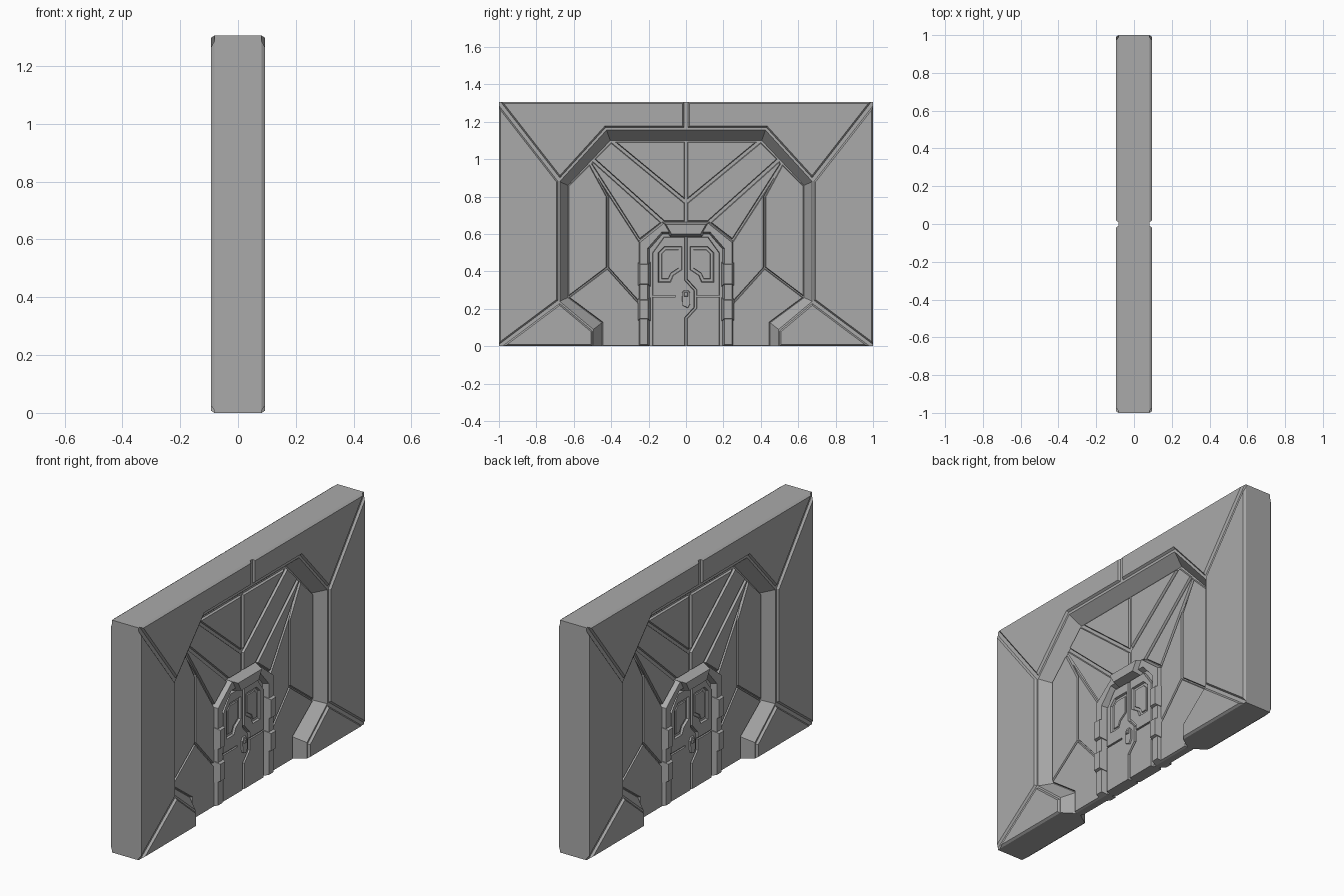
import bpy, bmesh
from mathutils import Vector

if "Cube" in bpy.data.objects:
    bpy.data.objects.remove(bpy.data.objects["Cube"])

TOP = 1.305
FLOOR = 0.016
FACE = 0.082

grey = bpy.data.materials.new("plain_grey")
grey.use_nodes = True
colour = (0.4, 0.4, 0.4, 1)
grey.diffuse_color = colour
grey.node_tree.nodes["Principled BSDF"].inputs["Base Color"].default_value = colour


def finish(name, bm):
    bmesh.ops.recalc_face_normals(bm, faces=bm.faces)
    mesh = bpy.data.meshes.new(name)
    bm.to_mesh(mesh)
    bm.free()
    mesh.materials.append(grey)
    obj = bpy.data.objects.new(name, mesh)
    bpy.context.collection.objects.link(obj)
    return obj


def inset(pts, d):
    """Move every edge of a (y, z) outline inward by d."""
    pts = [Vector(p) for p in pts]
    n = len(pts)
    area = sum(pts[i - 1].cross(pts[i]) for i in range(n))
    side = 1 if area > 0 else -1
    out = []
    for i in range(n):
        a = (pts[i] - pts[i - 1]).normalized()
        b = (pts[(i + 1) % n] - pts[i]).normalized()
        na, nb = Vector((-a.y, a.x)), Vector((-b.y, b.x))
        out.append(pts[i] + (na + nb) * (side * d / (1 + na.dot(nb))))
    return out


def loft(bm, loops, turn, flip):
    """Join equal outlines given as (x, points), capping both ends."""
    rings = [[bm.verts.new((turn * x, turn * flip * p[0], p[1])) for p in pts] for x, pts in loops]
    for lo, hi in zip(rings, rings[1:]):
        for i in range(len(lo)):
            bm.faces.new((lo[i - 1], lo[i], hi[i], hi[i - 1]))
    bm.faces.new(rings[0])
    bm.faces.new(rings[-1])


def plate(name, pts, x0, x1, gap=0.0, bevel=0.008, mirrored=False):
    """Bevelled plate on both faces of the wall; outer borders keep no gap."""
    grown = []
    for y, z in pts:
        if abs(y) == 1:
            y += gap * y
        if z in (0, TOP):
            z += gap if z else -gap
        grown.append((y, z))
    base = inset(grown, gap)
    bm = bmesh.new()
    for turn in (1, -1):
        for flip in ((1, -1) if mirrored else (1,)):
            loft(bm, [(x0, base), (x1, inset(base, bevel))], turn, flip)
    return finish(name, bm)


def both(half):
    """Full arch path from a half path that starts at the floor."""
    return half + [(-y, z) for y, z in reversed(half)]


# Arch outlines
rim = [(.495, 0), (.495, .09), (.675, .24), (.675, .88), (.425, 1.155)]
throat = [(.45, 0), (.45, .125), (.632, .26), (.632, .86), (.405, 1.10)]

# Wall body and thin recessed core
bm = bmesh.new()
body = [(-1, 0), (-1, TOP), (1, TOP), (1, 0)] + both(rim)
loft(bm, [(-FACE, body), (FACE, body)], 1, 1)
finish("wall_body", bm)
bm = bmesh.new()
loft(bm, [(-FLOOR, both(rim)), (FLOOR, both(rim))], 1, 1)
finish("recess_core", bm)

# Sloping arch lining
bm = bmesh.new()
for turn in (1, -1):
    rows = [[bm.verts.new((turn * x, turn * y, z)) for y, z in both(path)]
            for path, x in ((rim, FACE), (throat, FLOOR), (rim, FLOOR))]
    for lo, hi in ((0, 1), (1, 2), (2, 0)):
        for i in range(len(rows[0]) - 1):
            bm.faces.new((rows[lo][i], rows[lo][i + 1], rows[hi][i + 1], rows[hi][i]))
    for end in (0, -1):
        bm.faces.new([r[end] for r in rows])
finish("arch_lining", bm)

# Outer wall panels, separated by grooves
OUT = 0.094
high, low = (.675, .885), (.675, .24)
plate("side_wall_panel", [(1, 0), (1, TOP), high, low], FACE, OUT, .01, mirrored=True)
plate("lower_wall_panel", [(1, 0), low, (.49, .085), (.49, 0)], FACE, OUT, .009, mirrored=True)
plate("upper_wall_panel", [(0, TOP), (1, TOP), high, (.425, 1.16), (0, 1.16)],
      FACE, OUT, .01, mirrored=True)

# Recess panels
peak, corner = (.515, .975), (.42, .42)
panels = {
    "upper_recess_panel": [(0, .77), (0, 1.10), (.40, 1.10)],
    "slanted_band": [(0, .77), (.40, 1.10), (.50, 1.0), (.12, .66), (0, .66)],
    "shoulder_panel": [(.12, .66), (.50, 1.0), peak, (.25, .56)],
}
for name, pts in panels.items():
    plate(name, pts, FLOOR, .028, .008, .004, True)
creased = {
    "outer_recess_panel": [peak, (.632, .86), (.632, .26), corner, (.42, .80)],
    "inner_recess_panel": [peak, (.42, .80), corner, (.24, .22), (.24, .55)],
    "lower_recess_panel": [(.632, .26), (.45, .125), (.45, 0), (.24, 0), (.24, .22), corner],
}
for name, pts in creased.items():
    plate(name, pts, FLOOR, .028, .003, .004, True)

# Door frame, clamps and hood
outer = [(.255, 0), (.255, .56), (.125, .665)]
inner = [(.195, 0), (.195, .52), (.125, .60)]
plate("door_frame", both(outer) + list(reversed(both(inner))), FLOOR, .048, 0, .01)
for label, z0, z1 in (("lower", .135, .26), ("upper", .32, .45)):
    plate(label + "_frame_clamp", [(.19, z0), (.26, z0), (.26, z1), (.19, z1)],
          FLOOR, .063, 0, .014, True)
plate("door_hood", both([(.085, .585), (.13, .665)]), FLOOR, .075, 0, .014)

# Door leaves meeting at a kinked seam
seam = [(0, 0), (0, .15), (.05, .205), (.05, .30), (0, .355), (0, .60)]
edge = [(.185, 0), (.185, .50), (.12, .59)]
leaf_x = .034
right_leaf = seam[:-1] + [(0, .59)] + edge[::-1]
left_leaf = seam[:-1] + [(0, .59)] + [(-y, z) for y, z in edge[::-1]]
leaves = [plate("right_door_leaf", right_leaf, FLOOR, leaf_x, .005, .003),
          plate("left_door_leaf", left_leaf, FLOOR, leaf_x, .005, .003)]

# Window recesses and waist groove cut into the leaves
window = [(.025, .53), (.115, .53), (.145, .50), (.145, .345), (.085, .345),
          (.07, .38), (.025, .41)]
cutters = [plate("window_cutter", window, .022, .05, 0, -.008, True),
           plate("waist_cutter", [(.055, .262), (.25, .262), (.25, .272), (.055, .272)],
                 .024, .05, 0, 0, True)]
for cutter in cutters:
    cutter.hide_render = True
    cutter.hide_viewport = True
    for leaf in leaves:
        mod = leaf.modifiers.new("cut", "BOOLEAN")
        mod.operation = "DIFFERENCE"
        mod.solver = "EXACT"
        mod.object = cutter

# Window panes and lock
plate("window_pane", inset(window, .012), FLOOR, .028, 0, .004, True)
lock = [(-.022, .215), (.012, .2), (.026, .225), (.026, .285), (.012, .305),
        (-.012, .305), (-.026, .285)]
plate("door_lock", lock, FLOOR, .043, 0, .005)
plate("lock_button", [(-.012, .265), (.012, .265), (.012, .29), (-.012, .29)],
      .04, .049, 0, .004)
